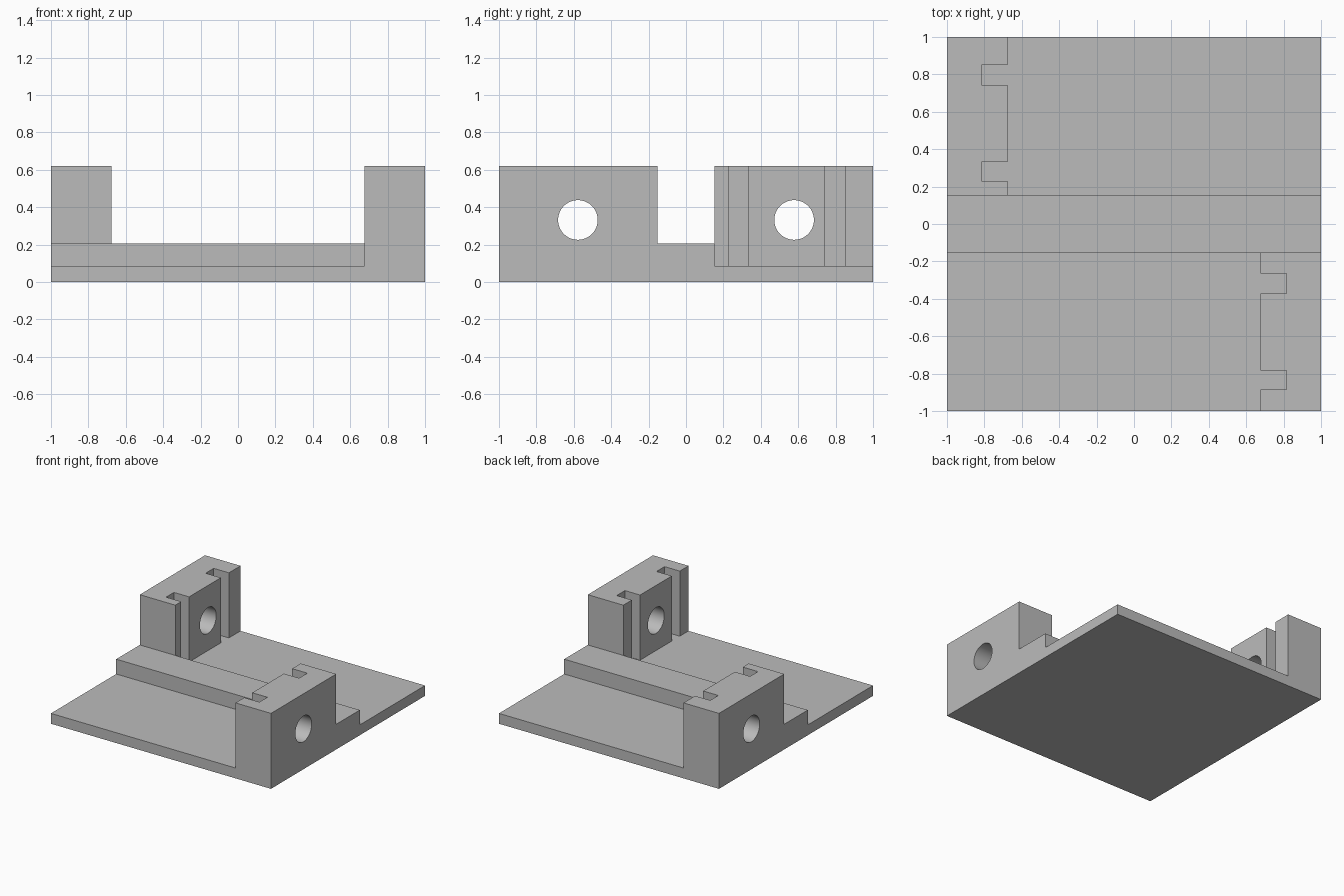
import bpy
import bmesh
from mathutils import Matrix, Vector

cube = bpy.data.objects.get("Cube")
if cube:
    bpy.data.objects.remove(cube, do_unlink=True)

PLATE_TOP, RIDGE_TOP, BLOCK_TOP = 0.085, 0.207, 0.62
RIDGE_HALF = 0.153
INNER_X, SLOT_X = 0.677, 0.815
HOLE_Y, HOLE_Z, HOLE_R = 0.578, 0.332, 0.106

grey = bpy.data.materials.new("plain grey")
grey.use_nodes = True
colour = (0.5, 0.5, 0.5, 1)
grey.diffuse_color = colour
grey.node_tree.nodes["Principled BSDF"].inputs["Base Color"].default_value = colour


def prism(name, outline, direction):
    """Extrude a closed outline of 3D points along a direction."""
    bm = bmesh.new()
    face = bm.faces.new([bm.verts.new(p) for p in outline])
    top = bmesh.ops.extrude_face_region(bm, geom=[face], use_keep_orig=True)["geom"]
    moved = [v for v in top if isinstance(v, bmesh.types.BMVert)]
    bmesh.ops.translate(bm, verts=moved, vec=Vector(direction))
    bmesh.ops.recalc_face_normals(bm, faces=bm.faces)
    mesh = bpy.data.meshes.new(name)
    bm.to_mesh(mesh)
    bm.free()
    mesh.materials.append(grey)
    obj = bpy.data.objects.new(name, mesh)
    bpy.context.collection.objects.link(obj)
    return obj


def activate(obj):
    bpy.ops.object.select_all(action="DESELECT")
    obj.select_set(True)
    bpy.context.view_layer.objects.active = obj


def drill(obj, y):
    """Bore a round hole through the part along x."""
    bpy.ops.mesh.primitive_cylinder_add(vertices=64, radius=HOLE_R, depth=3,
                                        location=(0, y, HOLE_Z))
    cutter = bpy.context.object
    cutter.data.transform(Matrix.Rotation(1.5707963, 4, "Y"))
    cutter.data.materials.append(grey)
    cutter.hide_render = True
    activate(obj)
    mod = obj.modifiers.new("hole", "BOOLEAN")
    mod.operation, mod.solver, mod.object = "DIFFERENCE", "EXACT", cutter
    bpy.ops.object.modifier_apply(modifier=mod.name)
    bpy.data.objects.remove(cutter, do_unlink=True)
    bpy.ops.object.shade_smooth_by_angle()


def block(name, side, slots):
    """Upright block with vertical slots; side +1 is left front, -1 right back."""
    outline = [(1, RIDGE_HALF), (INNER_X, RIDGE_HALF)]
    for near, far in slots:
        outline += [(INNER_X, near), (SLOT_X, near), (SLOT_X, far), (INNER_X, far)]
    outline += [(INNER_X, 1), (1, 1)]
    points = [(side * x, -side * y, PLATE_TOP) for x, y in outline]
    obj = prism(name, points, (0, 0, BLOCK_TOP - PLATE_TOP))
    drill(obj, -side * HOLE_Y)


# Base plate with a raised ridge across the middle
half = [(RIDGE_HALF, RIDGE_TOP), (RIDGE_HALF, PLATE_TOP), (1, PLATE_TOP), (1, 0)]
section = half + [(-y, z) for y, z in reversed(half)]
prism("base_plate", [(-1, y, z) for y, z in section], (2, 0, 0))

# Slotted blocks at opposite corners
block("front_left_block", 1, [(0.264, 0.371), (0.782, 0.886)])
block("back_right_block", -1, [(0.230, 0.332), (0.744, 0.849)])
